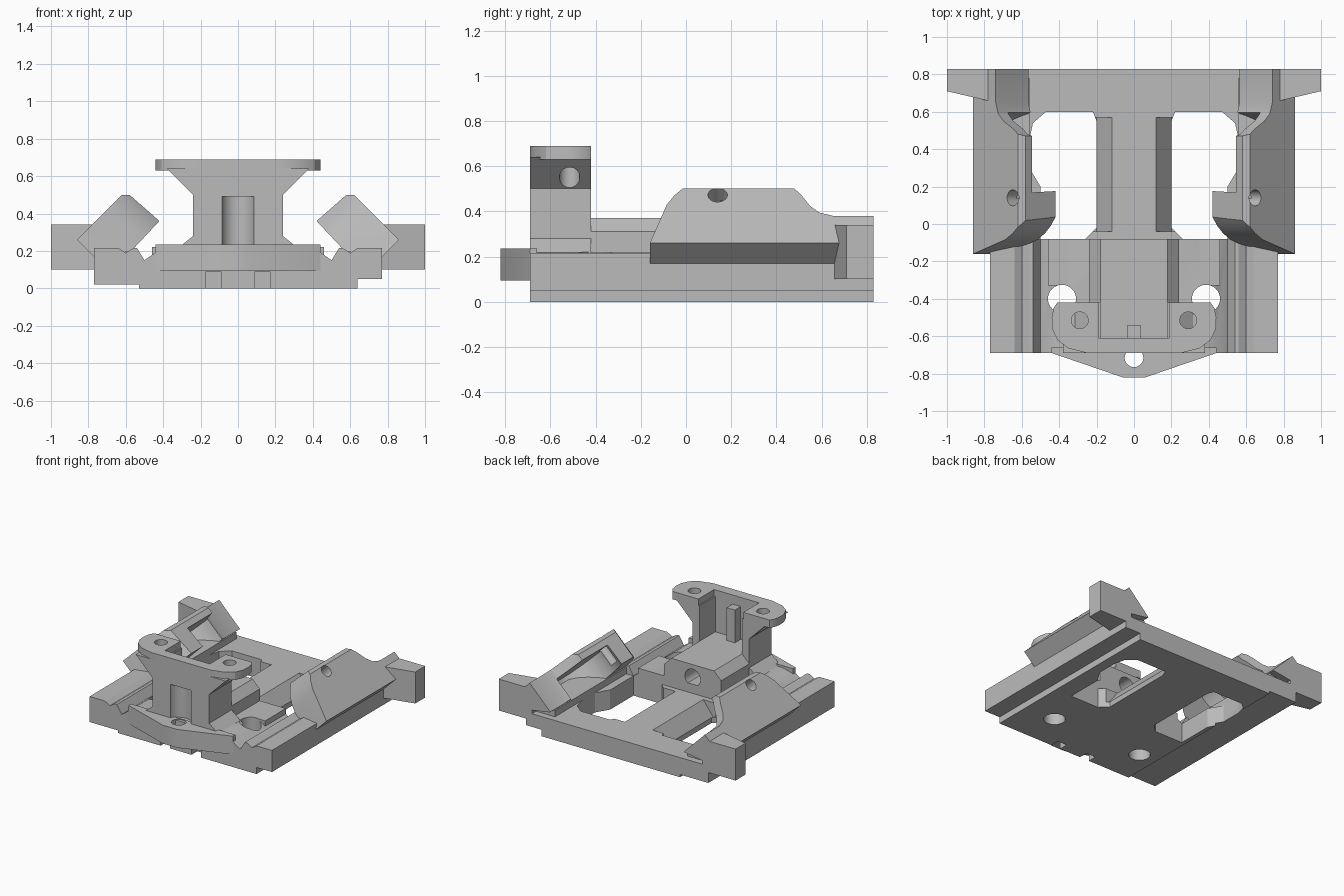
import bpy, bmesh, math
from mathutils import Vector

if "Cube" in bpy.data.objects:
    bpy.data.objects.remove(bpy.data.objects["Cube"], do_unlink=True)

grey = bpy.data.materials.new("plain grey")
grey.use_nodes = True
grey.diffuse_color = (0.5, 0.5, 0.5, 1)
grey.node_tree.nodes["Principled BSDF"].inputs["Base Color"].default_value = (0.5, 0.5, 0.5, 1)

X, Y, Z = Vector((1, 0, 0)), Vector((0, 1, 0)), Vector((0, 0, 1))
PLAN = (Vector(), X, Y, Z)
FRONT = (Vector(), X, Z, Y)
# frame lying on the sloping outer face of a wing
UP = Vector((-1, 0, 1)).normalized()
IN = Vector((-1, 0, -1)).normalized()
SLOPE = (Vector((0.86, 0, 0.26)), UP, Y, IN)


def prism(name, pts, a, b, frame=PLAN):
    """Extrude a closed outline from a to b along the frame's third axis."""
    o, u, v, w = frame
    bm = bmesh.new()
    low = [bm.verts.new(o + u * p + v * q + w * a) for p, q in pts]
    high = [bm.verts.new(o + u * p + v * q + w * b) for p, q in pts]
    bm.faces.new(low)
    bm.faces.new(high)
    for i in range(len(pts)):
        j = (i + 1) % len(pts)
        bm.faces.new((low[i], low[j], high[j], high[i]))
    bmesh.ops.recalc_face_normals(bm, faces=bm.faces)
    mesh = bpy.data.meshes.new(name)
    bm.to_mesh(mesh)
    bm.free()
    mesh.materials.append(grey)
    obj = bpy.data.objects.new(name, mesh)
    bpy.context.scene.collection.objects.link(obj)
    return obj


def rect(x0, x1, y0, y1):
    return [(x0, y0), (x1, y0), (x1, y1), (x0, y1)]


def circle(cx, cy, r, n=32):
    return [(cx + r * math.cos(2 * math.pi * i / n), cy + r * math.sin(2 * math.pi * i / n)) for i in range(n)]


def mirrored(pts):
    return pts + [(-x, y) for x, y in reversed(pts) if x > 0]


def bake(obj):
    dg = bpy.context.evaluated_depsgraph_get()
    mesh = bpy.data.meshes.new_from_object(obj.evaluated_get(dg))
    obj.modifiers.clear()
    obj.data = mesh


def combine(obj, tool, op="DIFFERENCE"):
    mod = obj.modifiers.new("cut", "BOOLEAN")
    mod.operation, mod.object, mod.solver = op, tool, "EXACT"
    bake(obj)
    bpy.data.objects.remove(tool, do_unlink=True)


def cut(obj, pts, a, b, frame=PLAN):
    combine(obj, prism("cutter", pts, a, b, frame))


def mirror(obj):
    obj.modifiers.new("mirror", "MIRROR").use_mirror_merge = False
    bake(obj)


# grooved front block
base_front = prism("base_front", mirrored([
    (0, 0.22), (0.35, 0.22), (0.43, 0.2), (0.5, 0.15), (0.54, 0.215), (0.56, 0.215),
    (0.6, 0.19), (0.64, 0.215), (0.77, 0.215), (0.77, 0)]), -0.69, -0.08, FRONT)
fill = [(0.44, 0.05), (0.44, 0.19), (0.5, 0.15), (0.53, 0.05)]

# rear frame with two large openings around the spine
frame = prism("rear_frame", rect(-0.77, 0.77, -0.1, 0.83), 0, 0.15)
for s in (-1, 1):
    cut(frame, [(s * x, y) for x, y in [
        (0.26, -0.08), (0.2, -0.02), (0.2, 0.55), (0.22, 0.6), (0.47, 0.6), (0.54, 0.54),
        (0.56, 0.45), (0.56, 0.3), (0.5, 0.2), (0.5, -0.08)]], -0.1, 0.4)
    # bevelled edges of the spine
    cut(frame, [(s * 0.11, 0.16), (s * 0.3, 0.16), (s * 0.3, 0.04), (s * 0.2, 0.04)], -0.04, 0.57, FRONT)

# stepped underside, circular pockets and through holes
for part in (base_front, frame):
    cut(part, rect(-0.9, -0.53, -0.1, 0.02), -1, 1, FRONT)
    cut(part, rect(0.64, 0.9, -0.1, 0.05), -1, 1, FRONT)
for s in (-1, 1):
    cut(base_front, circle(s * 0.385, -0.4, 0.075), -0.1, 0.4)
    cut(base_front, rect(s * 0.13 - 0.04, s * 0.13 + 0.04, -0.75, -0.62), -0.1, 0.09)

# side rails beneath the wings
rail = prism("side_rail", rect(0.56, 0.77, -0.1, 0.78), 0.06, 0.2)
mirror(rail)

# raised centre block with a bore in its rear face
block = prism("centre_block", mirrored([(0.18, 0.37), (0.24, 0.31), (0.24, 0.1)]), -0.62, -0.08, FRONT)
cut(block, circle(0, 0.27, 0.065), -0.3, 0.1, FRONT)

# front nose with a screw hole
nose = prism("front_nose", mirrored([(0.06, -0.82), (0.44, -0.69), (0.44, -0.66)]), 0.095, 0.235)
cut(nose, circle(0, -0.715, 0.05), -0.1, 0.5)

# post: front wall, flared arms, rounded tabs
wall = prism("post_wall", rect(-0.2, 0.2, -0.69, -0.61), 0.2, 0.69)
cut(wall, circle(0, -0.715, 0.09), 0.23, 0.49)
prism("post_rib", rect(-0.035, 0.035, -0.62, -0.54), 0.3, 0.62)

arm = prism("post_arm", [(0.18, 0.2), (0.18, 0.64), (0.38, 0.64), (0.24, 0.5), (0.24, 0.28), (0.34, 0.2)],
            -0.69, -0.42, FRONT)
tab = prism("post_tab", [
    (0.19, -0.69), (0.25, -0.69), (0.35, -0.665), (0.41, -0.62), (0.437, -0.56), (0.44, -0.5),
    (0.43, -0.45), (0.41, -0.42), (0.19, -0.42)], 0.63, 0.69)
for part in (arm, tab):
    cut(part, circle(0.29, -0.515, 0.045), 0.45, 0.8)
    mirror(part)

# sloping wings, shaped across and along, with a round pocket inside
wing = prism("wing", [(0.86, 0.26), (0.62, 0.5), (0.58, 0.5), (0.42, 0.36), (0.57, 0.2), (0.77, 0.17)],
             -0.2, 0.83, FRONT)
outline = prism("wing_outline", [
    (-0.1, -0.19), (0, -0.16), (0.24, -0.085), (0.3, -0.05), (0.345, -0.01), (0.4, 0.06),
    (0.4, 0.46), (0.34, 0.48), (0.3, 0.51), (0.23, 0.55), (0.19, 0.59), (0.17, 0.65),
    (0.17, 0.9), (-0.1, 0.9)], -0.1, 0.5, SLOPE)
combine(wing, outline, "INTERSECT")
cut(wing, circle(0.25, 0.37, 0.235, 48), 0.075, 0.5, SLOPE)
cut(wing, rect(0.22, 0.5, 0.19, 0.6), 0.075, 0.5, SLOPE)
cut(wing, circle(0.3, 0.14, 0.043), -0.1, 0.2, SLOPE)
mirror(wing)

# rear mounting ears
ear = prism("mounting_ear", [(0.72, 0.83), (0.72, 0.645), (0.785, 0.66), (1, 0.71), (1, 0.83)], 0.1, 0.34)
# keep the ear below the wing's inner slope
cut(ear, [(0.6, 0.24), (0.6, 0.4), (0.72, 0.36)], 0.5, 0.9, FRONT)
mirror(ear)

# raised strips beside the grooves
strip = prism("groove_strip", rect(0.24, 0.46, -0.33, -0.08), 0.1, 0.22)
cut(strip, circle(0.385, -0.4, 0.075), 0, 0.4)
mirror(strip)

# smooth the round walls, keep the hard edges
for obj in bpy.context.scene.objects:
    obj.select_set(obj.type == "MESH")
bpy.context.view_layer.objects.active = wing
bpy.ops.object.shade_smooth_by_angle(angle=math.radians(25))
